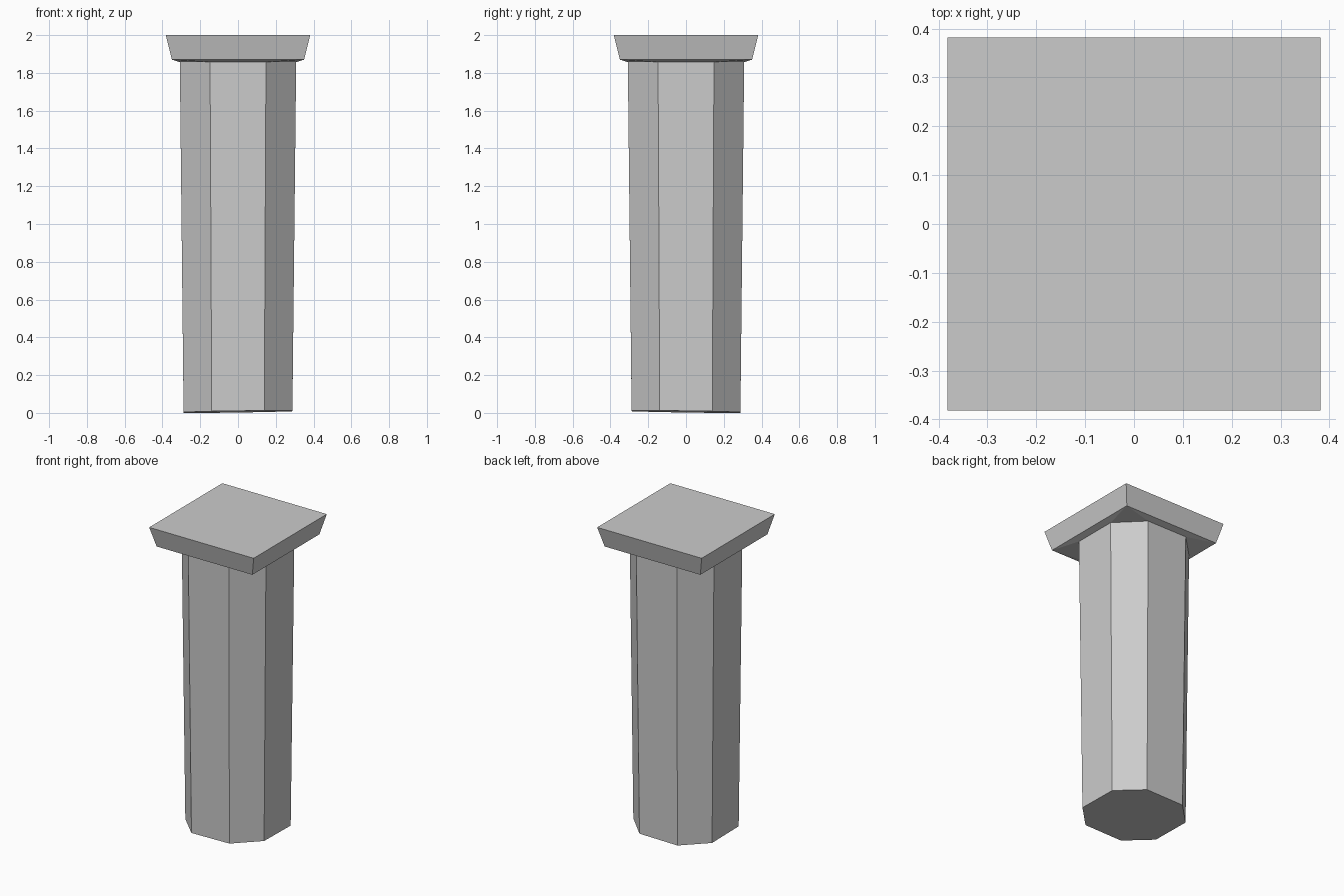
import bpy

if "Cube" in bpy.data.objects:
    bpy.data.objects.remove(bpy.data.objects["Cube"])


def octagon(a, c, z):
    """Chamfered square: half width a, half flat length c."""
    pts = [(a, -c), (a, c), (c, a), (-c, a), (-a, c), (-a, -c), (-c, -a), (c, -a)]
    return [(x, y, z) for x, y in pts]


def square(h, z):
    return [(h, -h, z), (h, h, z), (-h, h, z), (-h, -h, z)]


def make(name, verts, faces):
    mesh = bpy.data.meshes.new(name)
    mesh.from_pydata(verts, [], faces)
    mesh.update()
    obj = bpy.data.objects.new(name, mesh)
    bpy.context.collection.objects.link(obj)
    return obj


def band(n, lo, hi):
    return [(lo + i, lo + (i + 1) % n, hi + (i + 1) % n, hi + i) for i in range(n)]


NECK = octagon(0.308, 0.148, 1.857)

# Shaft: eight sides, widening upward, with a very slightly uneven foot
foot = [(x, y, 0.0065 + 0.015 * (x - y)) for x, y, _ in octagon(0.288, 0.139, 0)]
make("shaft", foot + NECK, band(8, 0, 8) + [tuple(range(7, -1, -1))])

# Capital: flared square slab whose underside slopes down to the shaft
verts = NECK + square(0.35, 1.87) + square(0.382, 2.0)
faces = band(4, 8, 12) + [(12, 13, 14, 15)]
for i in range(4):
    j = (i + 1) % 4
    faces.append((2 * i, 2 * i + 1, 8 + j, 8 + i))
    faces.append((2 * i + 1, (2 * i + 2) % 8, 8 + j))
make("capital", verts, faces)
